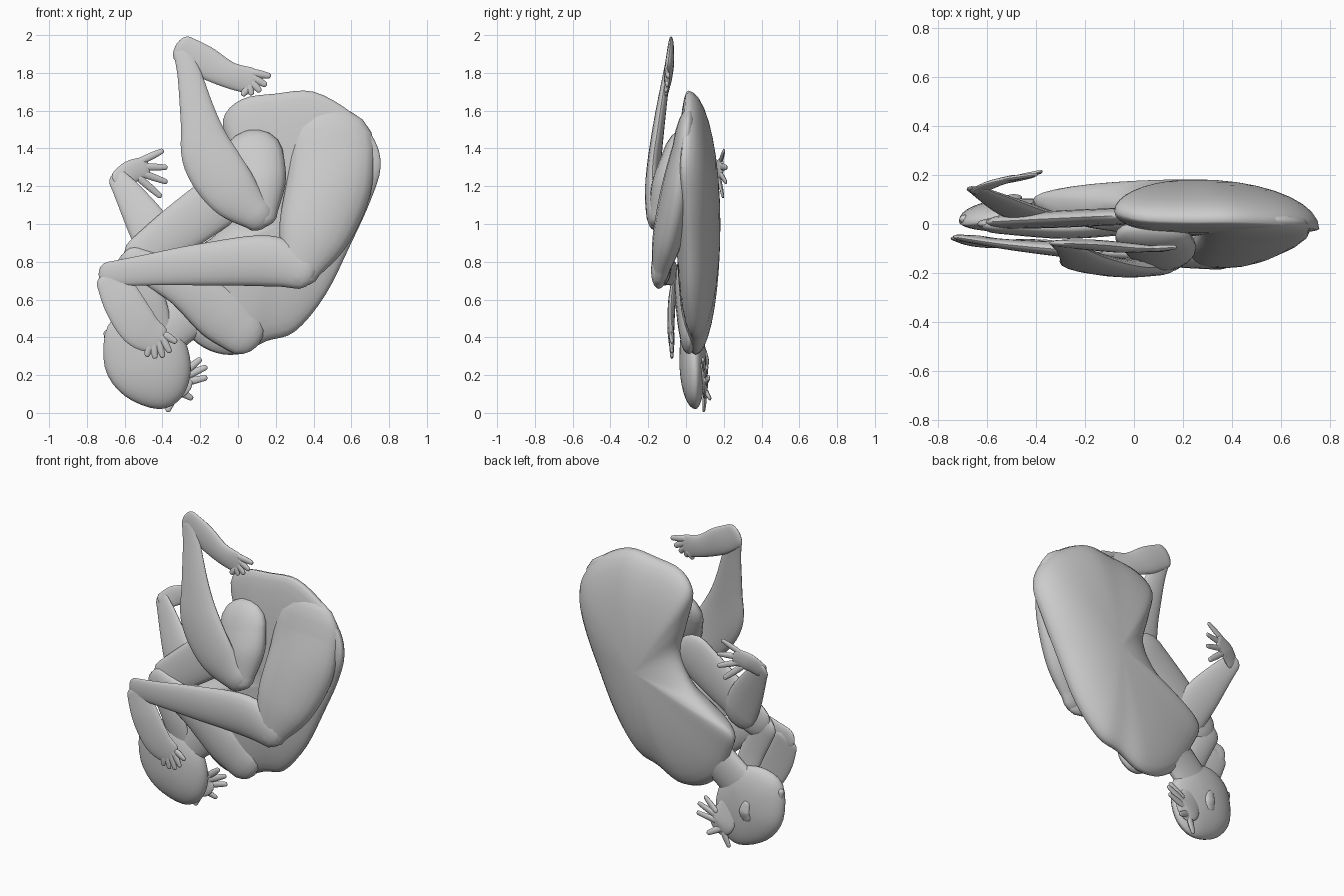
import bpy, math
from mathutils import Vector


def make(name, verts, faces):
    me = bpy.data.meshes.new(name)
    me.from_pydata(verts, [], faces)
    ob = bpy.data.objects.new(name, me)
    bpy.context.collection.objects.link(ob)
    bpy.context.view_layer.objects.active = ob
    ob.select_set(True)
    bpy.ops.object.mode_set(mode='EDIT')
    bpy.ops.mesh.select_all(action='SELECT')
    bpy.ops.mesh.normals_make_consistent(inside=False)
    bpy.ops.object.mode_set(mode='OBJECT')
    bpy.ops.object.shade_smooth_by_angle(angle=math.radians(50))
    ob.select_set(False)
    return ob


def spline(pts, steps, closed=False):
    """Catmull-Rom through points of any dimension"""
    n = len(pts)
    get = (lambda i: pts[i % n]) if closed else (lambda i: pts[max(0, min(n - 1, i))])
    out = []
    for i in range(n if closed else n - 1):
        a, b, c, d = get(i - 1), get(i), get(i + 1), get(i + 2)
        for s in range(steps):
            t = s / steps
            out.append([0.5 * (2 * q + (r - p) * t + (2 * p - 5 * q + 4 * r - w) * t * t
                               + (3 * q - p - 3 * r + w) * t ** 3)
                        for p, q, r, w in zip(a, b, c, d)])
    if not closed:
        out.append(list(pts[-1]))
    return out


def limb(name, pts, cap=0.9, sides=20, steps=6):
    """Flattened tube; each point is x, y, z, half width in front view, half depth in y"""
    s = spline(pts, steps)
    pos = [Vector(p[:3]) for p in s]
    n = len(s)
    rings = []
    for i in range(n):
        t = (pos[min(i + 1, n - 1)] - pos[max(i - 1, 0)]).normalized()
        w, d = s[i][3], s[i][4]
        ring = [(pos[i], t, w, d)]
        if i in (0, n - 1):
            sgn = -1 if i == 0 else 1
            ring += [(pos[i] + t * sgn * w * cap * math.sin(a), t, w * math.cos(a), d * math.cos(a))
                     for a in (0.4, 0.8, 1.15, 1.5)]
            if i == 0:
                ring.reverse()
        rings += ring
    verts, faces = [], []
    for p, t, w, d in rings:
        side = Vector((-t.z, 0, t.x)).normalized()
        for k in range(sides):
            a = 2 * math.pi * k / sides
            verts.append(p + side * w * math.cos(a) + Vector((0, d * math.sin(a), 0)))
    for r in range(len(rings) - 1):
        for k in range(sides):
            j = (k + 1) % sides
            faces.append((r * sides + k, r * sides + j, (r + 1) * sides + j, (r + 1) * sides + k))
    faces += [tuple(range(sides)), tuple(range((len(rings) - 1) * sides, len(rings) * sides))]
    return make(name, verts, faces)


def pillow(name, outline, centre, y_back, y_front, steps=4, levels=9):
    """Domed body from an outline of x, y, z points about a centre (x, z)"""
    rim = spline(outline, steps, True)
    n = len(rim)
    verts, faces = [], []
    for sgn, peak in ((1, y_back), (-1, y_front)):
        start = len(verts)
        for l in range(levels):
            a = math.pi / 2 * l / levels
            f, h = math.cos(a), math.sin(a)
            for x, y, z in rim:
                verts.append((centre[0] + (x - centre[0]) * f, y + (peak - y) * h,
                              centre[1] + (z - centre[1]) * f))
        verts.append((centre[0], peak, centre[1]))
        for l in range(levels - 1):
            for k in range(n):
                j = (k + 1) % n
                faces.append((start + l * n + k, start + l * n + j,
                              start + (l + 1) * n + j, start + (l + 1) * n + k))
        for k in range(n):
            faces.append((start + (levels - 1) * n + k, start + (levels - 1) * n + (k + 1) % n, len(verts) - 1))
    ob = make(name, verts, faces)
    weld = ob.modifiers.new("weld", 'WELD')
    weld.merge_threshold = 0.0005
    return ob


def digits(name, base, tips, w, d):
    """Fingers or toes fanning from a palm line to the tips"""
    for i, tip in enumerate(tips):
        u = i / (len(tips) - 1)
        a = Vector(base[0]).lerp(Vector(base[1]), u)
        b = Vector(tip)
        m = a.lerp(b, 0.5)
        limb(f"{name}_{i + 1}", [(*a, w, d), (*m, w, d), (*b, w * 0.75, d * 0.75)], sides=10, steps=3)


# Torso: curved back, hips at the top, shoulders at the bottom
pillow("torso", [
    (-0.08, 0.05, 1.55), (0.02, 0.02, 1.66), (0.2, 0.01, 1.69), (0.4, 0.01, 1.70), (0.6, 0, 1.59),
    (0.72, -0.01, 1.45), (0.755, -0.02, 1.3), (0.7, 0, 1.12), (0.6, 0.01, 0.9), (0.46, 0.02, 0.62),
    (0.3, 0.04, 0.43), (0.15, 0.05, 0.38), (0, 0.05, 0.31), (-0.15, 0.05, 0.33), (-0.28, 0.06, 0.43),
    (-0.37, 0.08, 0.6), (-0.41, 0.1, 0.74), (-0.28, 0.1, 0.84), (-0.1, 0.08, 0.96), (0, 0.06, 1.15),
    (-0.04, 0.06, 1.35)], (0.25, 1.0), 0.182, -0.05)

# Lower leg pair: big thigh down the side, shin across, foot over the face
limb("near_thigh", [(0.5, -0.01, 1.42, 0.22, 0.06), (0.48, -0.04, 1.2, 0.225, 0.09),
                    (0.4, -0.09, 0.95, 0.19, 0.085), (0.33, -0.13, 0.77, 0.11, 0.05)])
limb("near_shin", [(0.32, -0.14, 0.76, 0.105, 0.045), (0.15, -0.125, 0.805, 0.135, 0.05),
                   (-0.2, -0.11, 0.785, 0.11, 0.035), (-0.5, -0.085, 0.755, 0.08, 0.022),
                   (-0.68, -0.06, 0.735, 0.065, 0.015)])
limb("near_foot", [(-0.67, -0.06, 0.71, 0.085, 0.015), (-0.605, -0.075, 0.58, 0.105, 0.02),
                   (-0.52, -0.08, 0.45, 0.105, 0.018), (-0.43, -0.075, 0.39, 0.08, 0.014)], cap=0.5)
digits("near_toe", [(-0.47, -0.076, 0.36), (-0.38, -0.076, 0.41)],
       [(-0.48, -0.075, 0.31), (-0.44, -0.075, 0.3), (-0.40, -0.075, 0.305), (-0.365, -0.075, 0.33),
        (-0.335, -0.075, 0.38)], 0.02, 0.012)

# Upper leg: thigh folded in, shin rising, foot at the top
limb("far_thigh", [(0.08, -0.06, 1.36, 0.16, 0.07), (0.11, -0.1, 1.22, 0.145, 0.08),
                   (0.12, -0.14, 1.06, 0.09, 0.055)])
limb("far_shin", [(0.1, -0.165, 1.05, 0.09, 0.045), (-0.03, -0.178, 1.17, 0.14, 0.04),
                  (-0.15, -0.165, 1.35, 0.145, 0.036), (-0.205, -0.14, 1.55, 0.1, 0.03),
                  (-0.255, -0.105, 1.78, 0.065, 0.02), (-0.29, -0.085, 1.9, 0.05, 0.015)])
limb("far_foot", [(-0.29, -0.08, 1.925, 0.075, 0.016), (-0.18, -0.085, 1.86, 0.085, 0.022),
                  (-0.05, -0.095, 1.79, 0.07, 0.022), (0.06, -0.1, 1.76, 0.07, 0.014)], cap=0.6)
digits("far_toe", [(0.05, -0.1, 1.72), (0.08, -0.1, 1.8)],
       [(0.03, -0.105, 1.69), (0.07, -0.105, 1.695), (0.11, -0.105, 1.71), (0.14, -0.1, 1.74),
        (0.16, -0.095, 1.785)], 0.021, 0.013)

# Head, neck, ear and nose
pillow("head", [(-0.69, 0.0, 0.46), (-0.705, 0.02, 0.24), (-0.6, 0.03, 0.09), (-0.42, 0.05, 0.02),
                (-0.3, 0.05, 0.08), (-0.25, 0.05, 0.22), (-0.28, 0.04, 0.38), (-0.38, 0.04, 0.5),
                (-0.55, 0.02, 0.54)], (-0.47, 0.28), 0.105, -0.035)
limb("neck", [(-0.42, 0.04, 0.4, 0.13, 0.045), (-0.3, 0.05, 0.5, 0.13, 0.05), (-0.15, 0.06, 0.6, 0.15, 0.06)])
limb("ear", [(-0.5, 0.1, 0.32, 0.025, 0.012), (-0.49, 0.108, 0.27, 0.035, 0.014),
             (-0.5, 0.1, 0.23, 0.03, 0.01)], sides=12)
limb("nose", [(-0.67, 0.02, 0.3, 0.02, 0.015), (-0.69, 0.02, 0.42, 0.022, 0.018)], sides=12)

# Near arm: rounded shoulder to elbow, forearm down to the hand behind the head
limb("near_upper_arm", [(0.02, 0.01, 0.43, 0.125, 0.045), (-0.1, 0.0, 0.53, 0.145, 0.05),
                        (-0.3, -0.02, 0.68, 0.11, 0.04), (-0.55, -0.01, 0.8, 0.08, 0.03)])
limb("near_forearm", [(-0.56, 0.0, 0.79, 0.08, 0.025), (-0.46, 0.0, 0.58, 0.08, 0.025),
                      (-0.4, 0.03, 0.36, 0.065, 0.02)])
limb("near_hand", [(-0.38, 0.07, 0.3, 0.06, 0.02), (-0.33, 0.1, 0.17, 0.085, 0.015),
                   (-0.3, 0.1, 0.13, 0.07, 0.012)], cap=0.6)
digits("near_finger", [(-0.28, 0.1, 0.22), (-0.34, 0.1, 0.09)],
       [(-0.205, 0.09, 0.28), (-0.175, 0.11, 0.24), (-0.175, 0.12, 0.185), (-0.25, 0.125, 0.08),
        (-0.37, 0.095, 0.018)], 0.02, 0.011)

# Far arm: behind the shins, rising to a bent wrist and open hand
limb("far_upper_arm", [(-0.08, 0.03, 1.14, 0.14, 0.035), (-0.3, 0.02, 0.98, 0.13, 0.035),
                       (-0.5, 0.01, 0.83, 0.11, 0.03)])
limb("far_forearm", [(-0.4, 0.03, 0.86, 0.12, 0.03), (-0.48, 0.06, 1.0, 0.11, 0.03),
                     (-0.58, 0.11, 1.16, 0.075, 0.02), (-0.63, 0.135, 1.23, 0.055, 0.014)])
limb("far_hand", [(-0.63, 0.14, 1.235, 0.05, 0.014), (-0.57, 0.165, 1.275, 0.06, 0.016),
                  (-0.5, 0.185, 1.3, 0.055, 0.013)], cap=0.6)
digits("far_finger", [(-0.51, 0.185, 1.335), (-0.52, 0.175, 1.24)],
       [(-0.405, 0.2, 1.385), (-0.385, 0.212, 1.3), (-0.385, 0.21, 1.225), (-0.415, 0.195, 1.15)], 0.019, 0.01)
